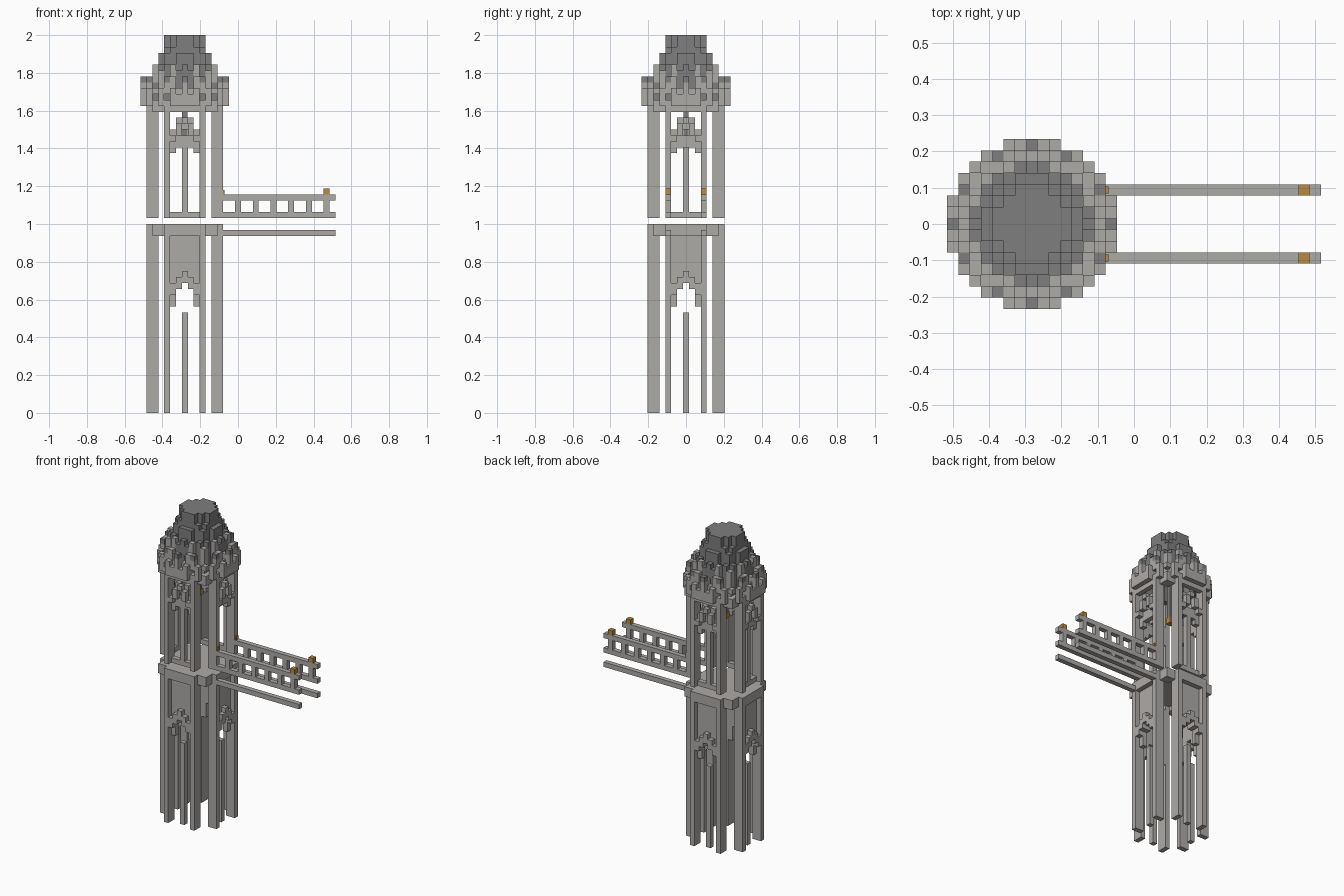
import bpy
import bmesh
from mathutils import Vector

cube = bpy.data.objects.get("Cube")
if cube:
    bpy.data.objects.remove(cube)

U = 1 / 32                      # block size
CX = -9                         # tower axis, in blocks


def material(name, rgb):
    m = bpy.data.materials.new(name)
    m.use_nodes = True
    m.diffuse_color = (*rgb, 1)
    m.node_tree.nodes["Principled BSDF"].inputs["Base Color"].default_value = (*rgb, 1)
    return m


STONE = material("pale stone", (0.42, 0.405, 0.39))
SLATE = material("dark slate", (0.21, 0.21, 0.21))
GOLD = material("lamp gold", (0.48, 0.26, 0.045))


def finish(name, bm, mat):
    me = bpy.data.meshes.new(name)
    bm.normal_update()
    bm.to_mesh(me)
    bm.free()
    me.materials.append(mat)
    ob = bpy.data.objects.new(name, me)
    bpy.context.collection.objects.link(ob)
    return ob


def turned(x, y, k):
    for _ in range(k):
        x, y = -y, x
    return x, y


def boxes(name, items, mat, sides=(0,), cx=CX):
    """Boxes from (centre x, centre y, width x, width y, bottom, top), turned about the axis."""
    bm = bmesh.new()
    for x, y, w, d, z0, z1 in items:
        for k in sides:
            px, py = turned(x, y, k)
            sx, sy = (d, w) if k % 2 else (w, d)
            made = bmesh.ops.create_cube(bm, size=1)
            for v in made["verts"]:
                v.co = Vector(((v.co.x * sx + px + cx) * U, (v.co.y * sy + py) * U,
                               (z0 if v.co.z < 0 else z1) * U))
    return finish(name, bm, mat)


def blocks(name, cells, mat):
    """Joined unit blocks, keeping only the exposed faces."""
    cells = set(cells)
    bm = bmesh.new()
    verts = {}

    def vert(p):
        key = tuple(round(c * 2) for c in p)
        if key not in verts:
            verts[key] = bm.verts.new(((p.x + CX) * U, p.y * U, p.z * U))
        return verts[key]

    for c in cells:
        mid = Vector((c[0], c[1], c[2] + 0.5))
        for axis in range(3):
            for s in (-1, 1):
                n = [0, 0, 0]
                n[axis] = s
                if tuple(a + b for a, b in zip(c, n)) in cells:
                    continue
                n = Vector(n) / 2
                a = Vector((n.y, n.z, n.x))
                b = n.cross(a) * 2
                bm.faces.new([vert(mid + n + a * i + b * j)
                              for i, j in ((1, 1), (-1, 1), (-1, -1), (1, -1))])
    return finish(name, bm, mat)


def around(cells):
    """Mirror cells left to right and repeat them on the four sides."""
    return {(*turned(s * x, y, k), z) for x, y, z in cells for s in (-1, 1) for k in range(4)}


def disc(widths):
    n = len(widths)
    return {(x, y) for y in range(1 - n, n) for x in range(-widths[abs(y)], widths[abs(y)] + 1)}


def layer(plan, *rows):
    return {(x, y, z) for x, y in plan for z in rows}


ALL = range(4)
R7 = disc([7, 7, 7, 6, 6, 5, 4, 2])
R6 = disc([6, 6, 6, 6, 5, 5, 3])
R5 = disc([5, 5, 5, 4, 3, 2])
R4 = disc([4, 4, 3, 3, 1])
R3 = disc([3, 3, 2, 1])
R2 = disc([2, 2, 1])

# Paired columns on each side, in two storeys
legs = [(s * 3, -5.5, 1, 2) for s in (-1, 1)]
boxes("lower_columns", [(*p, 0, 30) for p in legs], STONE, ALL)
boxes("upper_columns", [(*p, 33, 52) for p in legs], STONE, ALL)

# Window mullions and sills; the bridge side is a doorway
boxes("lower_mullions", [(0, -5, 1, 1, 0, 17)], STONE, ALL)
boxes("upper_mullions", [(0, -5, 1, 1, 33, 45)], STONE, (0, 2, 3))
boxes("window_sills", [(0, -5, 5, 1, 33, 34)], STONE, (0, 2, 3))

# Wall panels with stepped arches beneath
boxes("wall_panels", [(0, -5, 5, 1, 22, 30)], STONE, ALL)
arch = {(2, -5, z) for z in (18, 19, 20, 21)} | {(1, -5, 21)}
arch |= {(2, -6, 20), (2, -6, 21), (1, -6, 21), (1, -6, 22), (0, -6, 22), (0, -6, 23)}
blocks("lower_arches", around(arch), STONE)

# Tracery in the upper windows
tracery = {(2, -5, z) for z in (44, 45, 46, 47)}
tracery |= {(x, -5, z) for x in (0, 1) for z in (45, 46)}
tracery |= {(2, -6, 46), (1, -6, 47), (1, -6, 48), (1, -5, 49), (0, -6, 49), (0, -5, 48)}
blocks("upper_tracery", around(tracery), STONE)

# Floor with a rim below it
blocks("floor", layer(R6, 31) | layer(R6 - R5, 30), STONE)

# Crown: corbel ring, parapet and pinnacles
crown = layer({p for p in R6 - R5 if max(map(abs, p)) > 3}, 51)
crown |= layer(R7 - R5, 52)
crown |= layer(R7 - R6, 53)
crown |= around({(0, -7, 54), (0, -7, 55), (2, -7, 54), (4, -6, 54), (5, -5, 54),
                 (3, -6, 54), (3, -6, 55), (1, -6, 54), (6, -3, 54), (6, -3, 55)})
blocks("crown", crown, STONE)
ribs = {(2, -6, z) for z in range(53, 57)} | {(5, -2, z) for z in range(56, 59)}
ribs |= {(4, -4, z) for z in range(53, 58)} | {(0, -6, 55)}
blocks("roof_ribs", around(ribs), STONE)
blocks("pinnacle_caps", around({(0, -7, 56), (3, -6, 56)}), SLATE)

# Stepped hollow roof
roof = layer(R5 - R4, 53, 54, 55, 56) | layer(R5 - R3, 57)
roof |= layer(R4 - R3, 58, 59) | layer(R4 - R2, 60)
roof |= layer(R3 - R2, 61, 62) | layer(R3, 63)
roof |= around({(0, -5, 58), (3, -4, 58), (3, -3, 59), (2, -3, 61), (1, -4, 60)})
blocks("roof", roof, SLATE)

# Hanging lamp
boxes("lamp_chain", [(0, 0, 0.9, 0.9, 47, 63)], SLATE)
boxes("hanging_lamp", [(0, 0, 1.2, 1.2, 45.8, 47)], GOLD)

# Bridge beams, railings and lamps on both edges
for side, y in (("right", -3), ("left", 3)):
    boxes(side + "_bridge_beam", [(7, y, 19, 1, 30, 31)], STONE, cx=0)
    rail = [(7, y, 19, 1, z, z + 1) for z in (33, 36)]
    rail += [(x, y, 1, 1, 34, 36) for x in range(0, 16, 3)]
    boxes(side + "_railing", rail, STONE, cx=0)
    boxes(side + "_bridge_lamps", [(15, y, 1, 1, 37, 38), (-2.6, y, 0.7, 0.6, 37, 37.8)],
          GOLD, cx=0)
